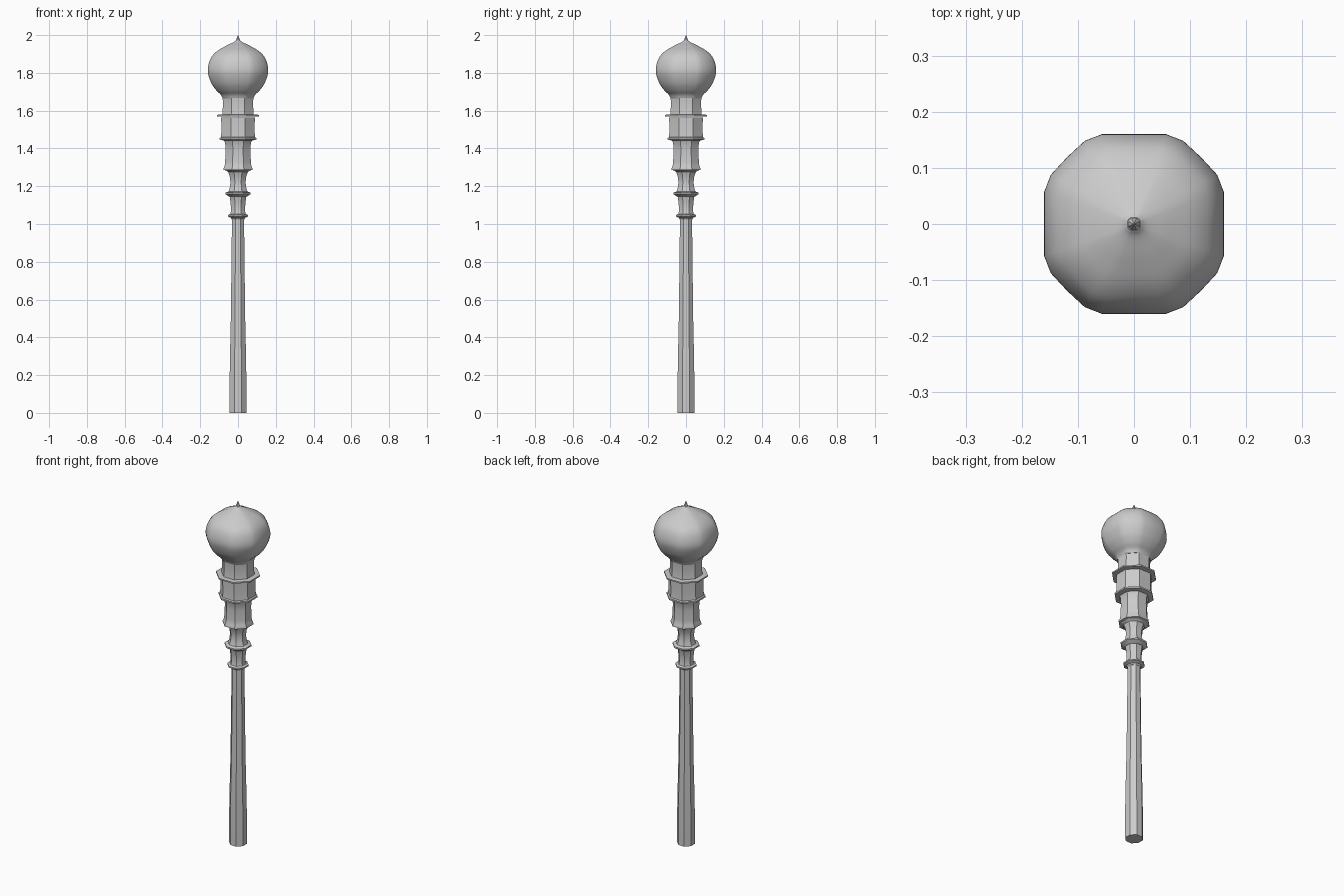
import bpy, bmesh, math
from mathutils import Vector

if "Cube" in bpy.data.objects:
    bpy.data.objects.remove(bpy.data.objects["Cube"])

# Cross-sections as unit outlines: plain octagon, and octagon with bulging diagonals
OCTAGON = [(1, -.40), (1, .40), (.40 + .015, 1)]
T = math.tan(math.pi / 8)


def quarter_turns(points):
    """Repeat one quarter of an outline around the axis."""
    out = []
    for k in range(4):
        for x, y in points:
            for _ in range(k):
                x, y = -y, x
            out.append((x, y))
    return out


OCTAGON = quarter_turns([(1, -T), (1, T)])
SOFT = quarter_turns([(1, -.36), (1, 0), (1, .36), (.925, .55), (.745, .745), (.55, .925)])


def smooth_profile(pts, steps=5):
    """Catmull-Rom curve through (radius, z) points."""
    p = [Vector(q) for q in pts]
    p = [2 * p[0] - p[1]] + p + [2 * p[-1] - p[-2]]
    out = []
    for a, b, c, d in zip(p, p[1:], p[2:], p[3:]):
        for i in range(steps):
            t = i / steps
            out.append(0.5 * (2 * b + (c - a) * t + (2 * a - 5 * b + 4 * c - d) * t * t
                              + (3 * b - a - 3 * c + d) * t ** 3))
    out.append(p[-2])
    return [(v.x, v.y) for v in out]


def tower_part(name, profile, section=OCTAGON):
    """Sweep a (radius, z) profile around an outline and cap both ends."""
    bm = bmesh.new()
    rings = [[bm.verts.new((r * x, r * y, z)) for x, y in section] for r, z in profile]
    n = len(section)
    for lo, hi in zip(rings, rings[1:]):
        for i in range(n):
            j = (i + 1) % n
            bm.faces.new((lo[i], lo[j], hi[j], hi[i]))
    bm.faces.new(rings[0][::-1])
    bm.faces.new(rings[-1])
    bmesh.ops.recalc_face_normals(bm, faces=bm.faces)
    mesh = bpy.data.meshes.new(name)
    bm.to_mesh(mesh)
    bm.free()
    obj = bpy.data.objects.new(name, mesh)
    bpy.context.collection.objects.link(obj)
    bpy.ops.object.select_all(action='DESELECT')
    obj.select_set(True)
    bpy.context.view_layer.objects.active = obj
    bpy.ops.object.shade_smooth_by_angle(angle=math.radians(32))
    return obj


# Tapering shaft
tower_part("shaft", [(.044, 0), (.044, .2), (.042, .32), (.038, .5), (.035, .75), (.032, 1.035)])

# Stepped tiers, each flaring into the balcony ledge below and above it
tower_part("lower_tier", [(.033, 1.025), (.038, 1.033), (.053, 1.040), (.053, 1.048), (.041, 1.053),
                          (.037, 1.07), (.039, 1.11), (.043, 1.14), (.047, 1.152)])
tower_part("neck_tier", [(.047, 1.145), (.067, 1.158), (.067, 1.166), (.050, 1.172), (.044, 1.19),
                         (.040, 1.22), (.043, 1.25), (.052, 1.275), (.066, 1.286)])
tower_part("middle_tier", [(.066, 1.284), (.077, 1.287), (.077, 1.294), (.071, 1.305), (.068, 1.33),
                           (.066, 1.39), (.068, 1.43), (.075, 1.445)])
tower_part("upper_tier", [(.075, 1.442), (.097, 1.447), (.097, 1.456), (.090, 1.46),
                          (.088, 1.49), (.089, 1.565)])
tower_part("upper_ledge", [(.085, 1.568), (.110, 1.570), (.110, 1.578), (.085, 1.580)])
tower_part("dome_drum", [(.084, 1.575), (.081, 1.60), (.080, 1.65), (.084, 1.69)])

# Onion dome with slightly bulging diagonals
tower_part("dome", smooth_profile([(.081, 1.665), (.092, 1.685), (.117, 1.71), (.143, 1.75),
                                   (.160, 1.81), (.147, 1.872), (.115, 1.912), (.066, 1.942),
                                   (.025, 1.962), (.012, 1.972)]), SOFT)

# Pointed finial
tower_part("finial", [(.014, 1.962), (.009, 1.978), (.004, 1.992), (.001, 2.0)])
